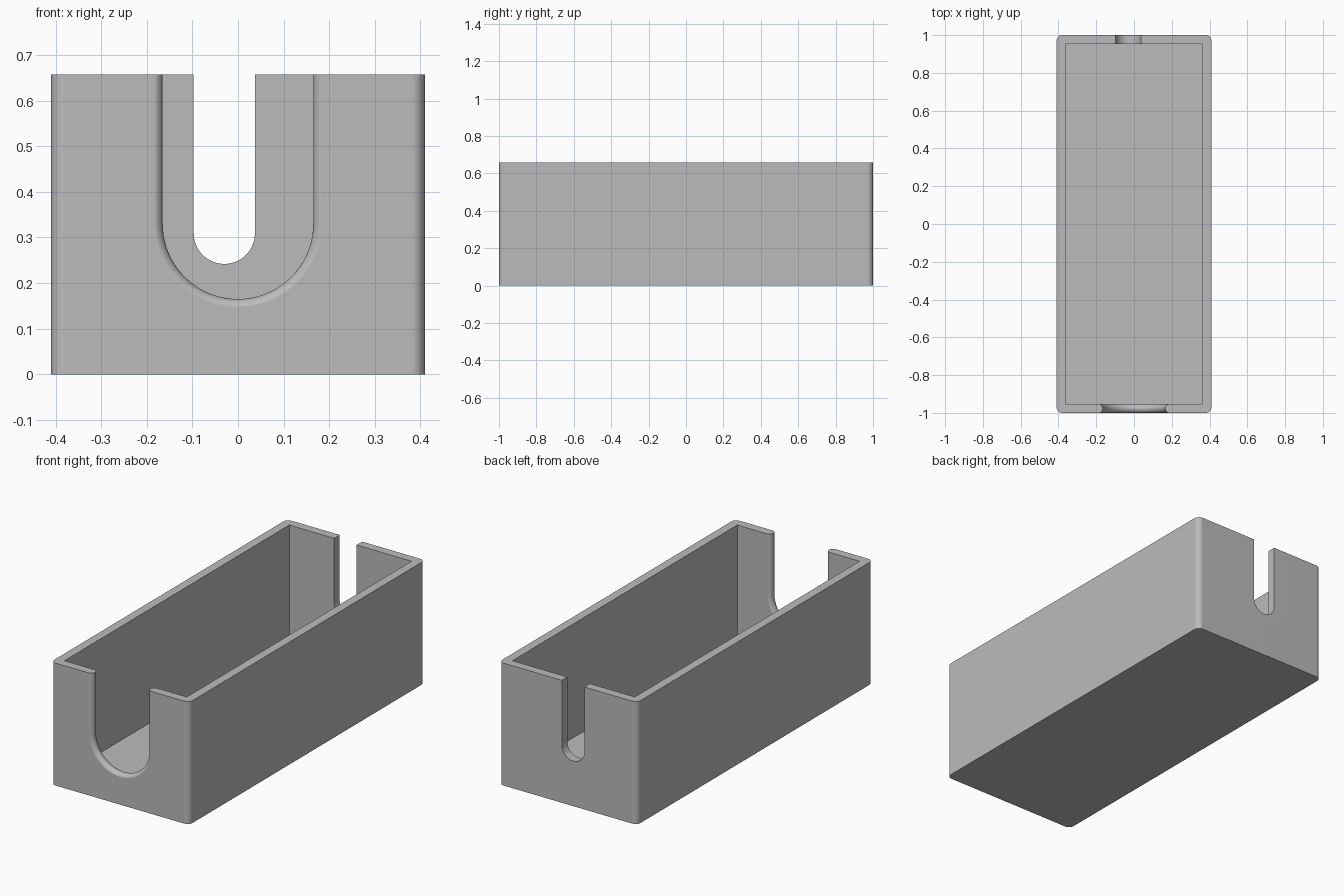
import bpy, bmesh
from math import sin, cos, pi, radians

WIDTH, LENGTH, HEIGHT = 0.82, 2.0, 0.657
WALL = 0.047
CORNER = 0.03

cube = bpy.data.objects.get("Cube")
if cube:
    bpy.data.objects.remove(cube, do_unlink=True)

grey = bpy.data.materials.new("mid_grey")
grey.use_nodes = True
colour = (0.5, 0.5, 0.5, 1)
grey.diffuse_color = colour
grey.node_tree.nodes["Principled BSDF"].inputs["Base Color"].default_value = colour


def loft(name, rings):
    """Closed solid skinned through rings of equal point count."""
    bm = bmesh.new()
    loops = [[bm.verts.new(p) for p in ring] for ring in rings]
    for a, b in zip(loops, loops[1:]):
        for i in range(len(a)):
            j = (i + 1) % len(a)
            bm.faces.new((a[i], a[j], b[j], b[i]))
    bm.faces.new(loops[0])
    bm.faces.new(loops[-1])
    bmesh.ops.recalc_face_normals(bm, faces=bm.faces)
    mesh = bpy.data.meshes.new(name)
    bm.to_mesh(mesh)
    bm.free()
    mesh.materials.append(grey)
    obj = bpy.data.objects.new(name, mesh)
    bpy.context.collection.objects.link(obj)
    return obj


def rounded_rect(z, radius, steps=8):
    ring = []
    for k, (sx, sy) in enumerate(((1, 1), (-1, 1), (-1, -1), (1, -1))):
        cx, cy = sx * (WIDTH / 2 - radius), sy * (LENGTH / 2 - radius)
        for i in range(steps + 1):
            a = (k + i / steps) * pi / 2
            ring.append((cx + radius * cos(a), cy + radius * sin(a), z))
    return ring


def rect(z, hx, hy):
    return [(sx * hx, sy * hy, z) for sx, sy in ((1, 1), (-1, 1), (-1, -1), (1, -1))]


def u_shape(x, y, z, radius, steps=40):
    """Slot outline: half circle below, open straight sides above."""
    arc = [(x - radius * cos(pi * i / steps), y, z - radius * sin(pi * i / steps))
           for i in range(steps + 1)]
    return [(x - radius, y, 1)] + arc + [(x + radius, y, 1)]


# Open tray body with rounded upright corners
body = loft("box_body", [rounded_rect(0, CORNER), rounded_rect(HEIGHT, CORNER)])

# Cavity
cavity = loft("cavity_cutter", [rect(z, WIDTH / 2 - WALL, LENGTH / 2 - WALL) for z in (WALL, 1)])

# Wide front slot whose rim is fully rounded across the wall thickness
mid_y = -LENGTH / 2 + WALL / 2
rim = WALL / 2 + 0.0008
steps = 14
profile = [(mid_y - 0.1, rim)]
for i in range(steps + 1):
    a = -pi / 2 + pi * i / steps
    profile.append((mid_y + rim * sin(a), rim * (1 - cos(a))))
profile.append((mid_y + 0.1, rim))
front_slot = loft("front_slot_cutter",
                  [u_shape(0, y, 0.33, 0.165 + flare) for y, flare in profile])

# Narrow, square-edged rear slot, offset to one side
back_slot = loft("back_slot_cutter", [u_shape(-0.03, y, 0.309, 0.067) for y in (0.9, 1.1)])

# Cut the body
bpy.ops.object.select_all(action="DESELECT")
bpy.context.view_layer.objects.active = body
body.select_set(True)
for cutter in (cavity, front_slot, back_slot):
    cutter.hide_render = True
    mod = body.modifiers.new("cut", "BOOLEAN")
    mod.operation = "DIFFERENCE"
    mod.solver = "EXACT"
    mod.object = cutter
    bpy.ops.object.modifier_apply(modifier=mod.name)
    bpy.data.objects.remove(cutter, do_unlink=True)

# Smooth the rounds while keeping flat walls flat
bpy.ops.object.shade_smooth_by_angle(angle=radians(30))
weighted = body.modifiers.new("weighted_normals", "WEIGHTED_NORMAL")
weighted.keep_sharp = True
